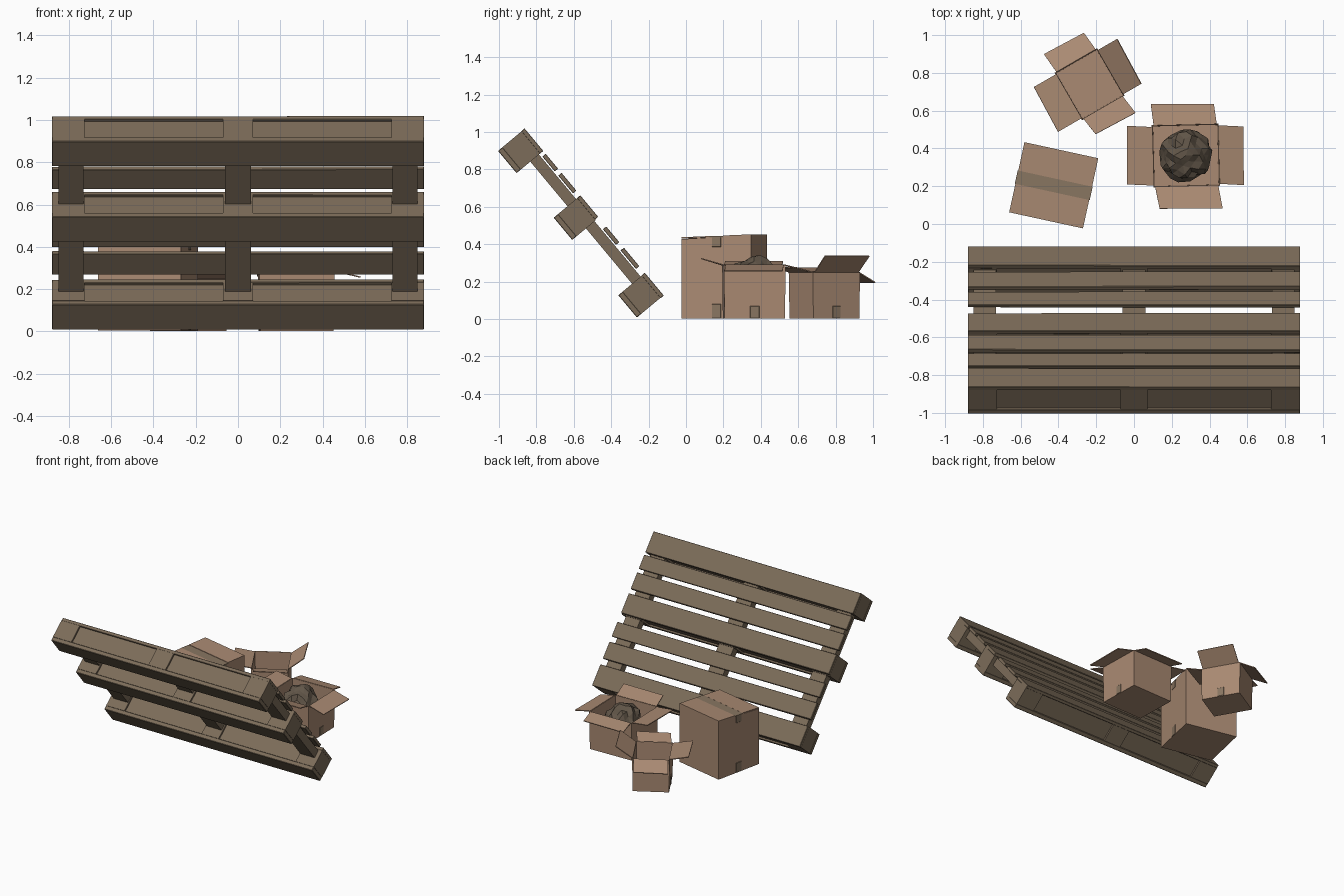
import bpy, bmesh, math, random
from mathutils import Matrix, Vector

if "Cube" in bpy.data.objects:
    bpy.data.objects.remove(bpy.data.objects["Cube"])

random.seed(4)


def mat(name, rgb):
    m = bpy.data.materials.new(name)
    m.diffuse_color = (*rgb, 1)
    m.use_nodes = True
    m.node_tree.nodes["Principled BSDF"].inputs["Base Color"].default_value = m.diffuse_color
    return m


WOOD = mat("weathered wood", (0.20, 0.15, 0.10))
CARD = mat("cardboard", (0.40, 0.255, 0.17))
TAPE = mat("packing tape", (0.25, 0.18, 0.12))
BAG = mat("crumpled paper", (0.12, 0.092, 0.065))


def finish(name, bm, material, matrix):
    bmesh.ops.recalc_face_normals(bm, faces=bm.faces)
    me = bpy.data.meshes.new(name)
    bm.to_mesh(me)
    bm.free()
    me.materials.append(material)
    ob = bpy.data.objects.new(name, me)
    ob.matrix_world = matrix
    bpy.context.collection.objects.link(ob)
    return ob


def block(name, lo, hi, material, matrix, jitter=0.0, bevel=0.0):
    """Box between two corners, optionally a little uneven and worn."""
    bm = bmesh.new()
    bmesh.ops.create_cube(bm, size=1)
    lo, hi = Vector(lo), Vector(hi)
    for v in bm.verts:
        v.co = Vector([lo[i] + (v.co[i] + 0.5) * (hi[i] - lo[i]) for i in range(3)])
        v.co.y += random.uniform(-jitter, jitter)
    if bevel:
        bmesh.ops.bevel(bm, geom=bm.edges[:], offset=bevel, segments=1, affect='EDGES')
    return finish(name, bm, material, matrix)


# ---- leaning pallet: local x = width, y = up the slope, z = depth to the front
P = Matrix(((1, 0, 0, 0),
            (0, -0.64, -0.768, -0.12),
            (0, 0.768, -0.64, 0.127),
            (0, 0, 0, 1)))
W = 0.88
slats = [(0, .155), (.205, .33), (.37, .477), (.547, .695),
         (.727, .85), (.883, .985), (1.006, 1.16)]
for i, (a, b) in enumerate(slats):
    block(f"deck_slat_{i + 1}", (-W, a, 0), (W, b, .023), WOOD, P, .003, .002)

# stringer boards up the slope
for n, a, b in (("left", -.85, -.73), ("middle", -.062, .062), ("right", .73, .85)):
    block(f"stringer_{n}", (a, .02, .03), (b, 1.14, .09), WOOD, P)

# three runners: bottom board, three blocks, recessed filler
for n, a, b in (("lower", 0, .155), ("centre", .54, .695), ("upper", 1.005, 1.16)):
    block(f"{n}_runner_board", (-W, a, .155), (W, b, .186), WOOD, P, 0, .003)
    block(f"{n}_runner_filler", (-.8, a + .014, .023), (.8, b - .014, .156), WOOD, P)
    for j, (c, d) in enumerate(((-W, -.725), (-.072, .072), (.725, W))):
        block(f"{n}_runner_block_{j + 1}", (c, a, .022), (d, b, .156), WOOD, P)


def place(x, y, deg):
    return Matrix.Translation((x, y, 0)) @ Matrix.Rotation(math.radians(deg), 4, 'Z')


def tape_tabs(name, hx, z0, z1, M, y=0.0):
    for s in (-1, 1):
        block(f"{name}_{'left' if s < 0 else 'right'}", (s * hx - .003, y - .025, z0),
              (s * hx + .003, y + .025, z1), TAPE, M, 0, .002)


def open_carton(name, M, hx, hy, h, flaps):
    """Open box of thin board; flaps = (length, lift degrees, sideways shift)
    for the +x, +y, -x, -y sides."""
    bm = bmesh.new()
    ring = [(hx, -hy), (hx, hy), (-hx, hy), (-hx, -hy)]
    low = [bm.verts.new((x * .98, y * .98, .004)) for x, y in ring]
    top = [bm.verts.new((x, y, h)) for x, y in ring]
    bm.faces.new(low[::-1])
    for i, (length, lift, shift) in enumerate(flaps):
        j = (i + 1) % 4
        bm.faces.new((low[i], low[j], top[j], top[i]))
        a = math.radians(lift)
        ang = i * math.pi / 2
        out = Vector((math.cos(ang), math.sin(ang), 0))
        side = Vector((-out.y, out.x, 0))
        d = out * length * math.cos(a) + Vector((0, 0, length * math.sin(a))) + side * shift
        inset = side * .008
        p, q = top[i].co + inset, top[j].co - inset
        bm.faces.new([bm.verts.new(c) for c in
                      (p, q, q + d + out * .008, p + d)])
    ob = finish(name, bm, CARD, M)
    s = ob.modifiers.new("board", 'SOLIDIFY')
    s.thickness = .006
    s.offset = 0
    tape_tabs(name + "_bottom_tape", hx * .983 + .002, .004, .07, M)


# ---- small open carton at the back
open_carton("small_carton", place(-.235, .74, 30), .128, .143, .25,
            [(.14, 38, 0), (.12, -27, .01), (.137, 10, 0), (.105, 14, .015)])

# ---- medium open carton with crumpled paper
C = place(.275, .363, 1.5)
open_carton("medium_carton", C, .175, .163, .288,
            [(.13, -14, -.01), (.108, -14, .012), (.135, 8, -.01), (.12, 17, .02)])

bm = bmesh.new()
bmesh.ops.create_icosphere(bm, subdivisions=3, radius=1)
for v in bm.verts:
    r = random.uniform(.84, 1.04)
    v.co = Vector((v.co.x * .143 * r, v.co.y * .143 * r, .175 + v.co.z * .165 * r))
finish("crumpled_paper", bm, BAG, C)

# ---- large closed carton, lid rising a little to the back
A = place(-.425, .205, -12.3)
HX, HY = .2, .19
bm = bmesh.new()
bmesh.ops.create_cube(bm, size=2)
for v in bm.verts:
    up = v.co.z > 0
    v.co = Vector((v.co.x * HX, v.co.y * HY,
                   .438 + .011 * v.co.y if up else .004))
finish("large_carton", bm, CARD, A)
for n, a, b in (("front", -HY, -.036), ("back", .036, HY)):
    flap = block(f"large_carton_{n}_flap", (-HX, a, .438), (HX, b, .445), CARD, A)
    for v in flap.data.vertices:
        v.co.z += .04 * v.co.y
block("large_carton_top_tape", (-HX - .003, -.037, .436), (HX + .003, .037, .443), TAPE, A)
tape_tabs("large_carton_upper_tape", HX, .385, .438, A)
tape_tabs("large_carton_bottom_tape", HX, .004, .08, A)
